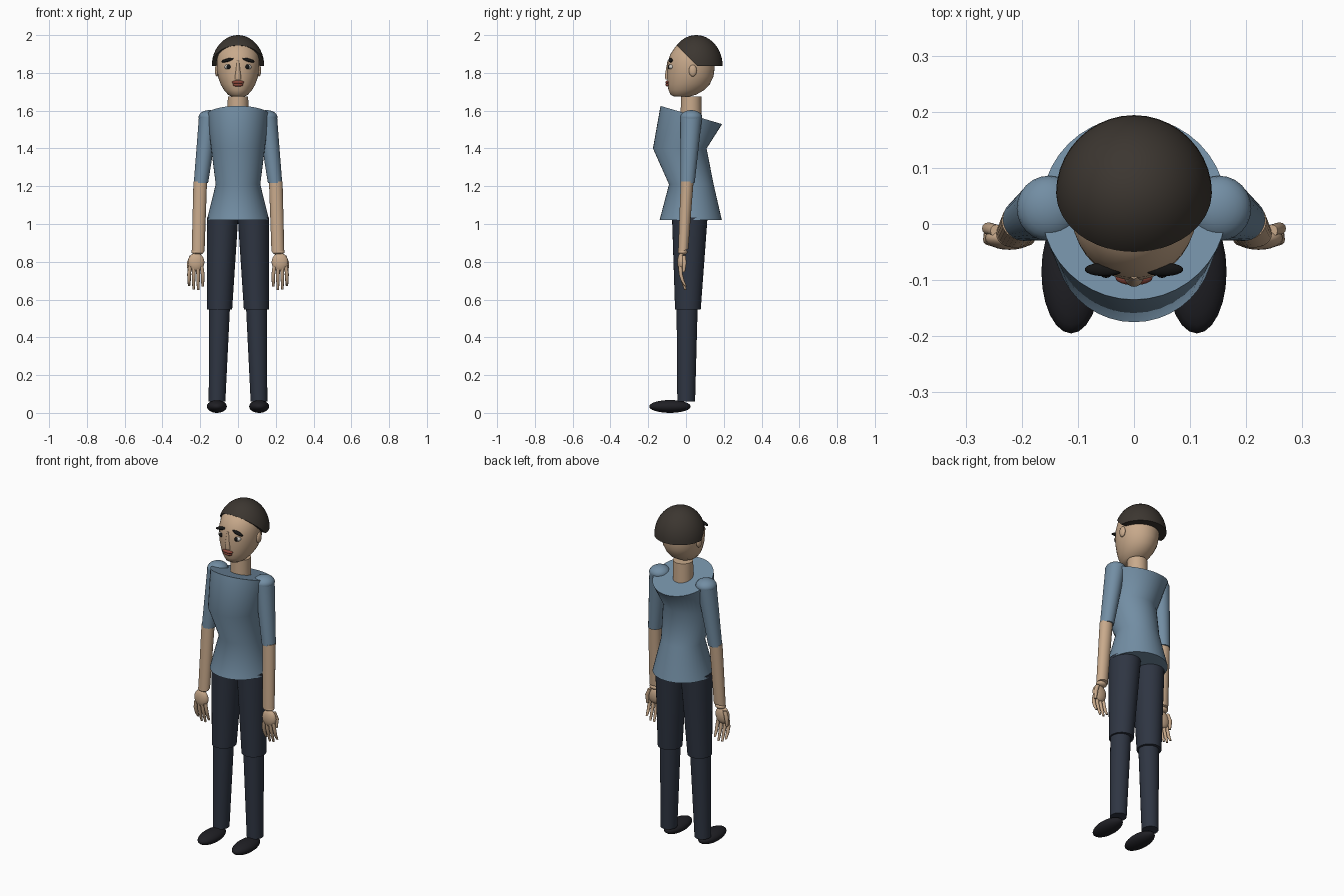
import bpy, bmesh, math
from mathutils import Matrix, Vector


def material(name, rgb):
    m = bpy.data.materials.new(name)
    m.diffuse_color = (*rgb, 1)
    return m


SKIN = material("skin", (0.58, 0.40, 0.26))
SHIRT = material("shirt", (0.17, 0.27, 0.37))
PANTS = material("trousers", (0.028, 0.036, 0.055))
HAIR = material("hair", (0.045, 0.037, 0.030))
SHOE = material("shoe", (0.014, 0.014, 0.018))
BLACK = material("black", (0.008, 0.008, 0.008))
WHITE = material("eye_white", (0.6, 0.57, 0.52))
LIP = material("lip", (0.25, 0.06, 0.04))


def finish(name, bm, mat, angle=40):
    bmesh.ops.recalc_face_normals(bm, faces=bm.faces[:])
    me = bpy.data.meshes.new(name)
    bm.to_mesh(me)
    bm.free()
    me.materials.append(mat)
    me.shade_smooth()
    me.set_sharp_from_angle(angle=math.radians(angle))
    ob = bpy.data.objects.new(name, me)
    bpy.context.collection.objects.link(ob)
    return ob


def loft(name, rings, mat, n=32, angle=40):
    """Skin of elliptical rings: (cx, cy, cz, rx, ry[, slope of z along y])."""
    bm = bmesh.new()
    loops = []
    for cx, cy, cz, rx, ry, *slope in rings:
        k = slope[0] if slope else 0
        loop = []
        for i in range(n):
            a = math.tau * i / n
            dy = ry * math.sin(a)
            loop.append(bm.verts.new((cx + rx * math.cos(a), cy + dy, cz + k * dy)))
        loops.append(loop)
    for a, b in zip(loops, loops[1:]):
        for i in range(n):
            j = (i + 1) % n
            bm.faces.new((a[i], a[j], b[j], b[i]))
    bm.faces.new(loops[0])
    bm.faces.new(loops[-1])
    return finish(name, bm, mat, angle)


def ball(name, loc, rad, mat, rot=0, axis='Y', seg=24):
    bm = bmesh.new()
    m = Matrix.Translation(loc) @ Matrix.Rotation(rot, 4, axis) @ Matrix.Diagonal((*rad, 1))
    bmesh.ops.create_uvsphere(bm, u_segments=seg, v_segments=seg // 2, radius=1, matrix=m)
    return finish(name, bm, mat, 80)


# Shirt body with a tilted top edge
loft("shirt_body", [
    (0, 0.025, 1.02, 0.165, 0.165),
    (0, 0.028, 1.21, 0.118, 0.118),
    (0, -0.033, 1.40, 0.142, 0.142),
    (0, 0.028, 1.577, 0.165, 0.163, -0.295)], SHIRT, 40, 50)

# Neck
loft("neck", [(0, 0.027, 1.53, 0.056, 0.056), (0, 0.027, 1.675, 0.054, 0.054)], SKIN)

# Head: egg with forward chin, given as z, front y, back y, half width
head = [(1.675, -0.065, 0.02, 0.035), (1.685, -0.082, 0.055, 0.053),
        (1.71, -0.093, 0.098, 0.075), (1.74, -0.098, 0.126, 0.092),
        (1.78, -0.100, 0.145, 0.106), (1.82, -0.100, 0.151, 0.112),
        (1.86, -0.096, 0.150, 0.113), (1.90, -0.082, 0.142, 0.107),
        (1.94, -0.055, 0.120, 0.088), (1.97, -0.010, 0.085, 0.055)]
loft("head", [(0, (f + b) / 2, z, w, (b - f) / 2) for z, f, b, w in head], SKIN, 36, 75)

# Hair: dome cut flat below and obliquely at the forehead
bm = bmesh.new()
bmesh.ops.create_uvsphere(bm, u_segments=40, v_segments=24, radius=1,
                          matrix=Matrix.Translation((0, 0.054, 1.836)) @ Matrix.Diagonal((0.139, 0.14, 0.164, 1)))
for co, no in (((0, 0.06, 1.836), (0, 0, -1)), ((0, 0.06, 1.836), (0, -1, -1))):
    cut = bmesh.ops.bisect_plane(bm, geom=bm.verts[:] + bm.edges[:] + bm.faces[:],
                                 plane_co=co, plane_no=Vector(no).normalized(), clear_outer=True)
    rim = [e for e in cut["geom_cut"] if isinstance(e, bmesh.types.BMEdge)]
    bmesh.ops.holes_fill(bm, edges=rim)
finish("hair", bm, HAIR)

# Nose and lips
loft("nose", [(0, -0.093, 1.765, 0.018, 0.016), (0, -0.096, 1.785, 0.016, 0.016),
              (0, -0.092, 1.865, 0.006, 0.006)], SKIN, 16)
ball("upper_lip", (0, -0.096, 1.750, ), (0.033, 0.013, 0.010), LIP)
ball("lower_lip", (0, -0.095, 1.737), (0.027, 0.013, 0.010), LIP)

for s, side in ((1, "left"), (-1, "right")):
    # Face details
    ball(f"{side}_eye", (s * 0.05, -0.077, 1.832), (0.022, 0.016, 0.014), WHITE)
    ball(f"{side}_iris", (s * 0.05, -0.088, 1.832), (0.011, 0.008, 0.012), BLACK, seg=16)
    ball(f"{side}_eyebrow", (s * 0.053, -0.081, 1.868), (0.036, 0.012, 0.009), BLACK, s * 0.25)
    ball(f"{side}_ear", (s * 0.111, 0.036, 1.812), (0.012, 0.021, 0.031), SKIN)

    # Arm
    ball(f"{side}_shoulder", (s * 0.152, 0.028, 1.565), (0.057, 0.058, 0.038), SHIRT)
    loft(f"{side}_sleeve", [(s * 0.155, 0.028, 1.565, 0.052, 0.057),
                            (s * 0.196, 0.008, 1.218, 0.038, 0.038)], SHIRT)
    loft(f"{side}_forearm", [(s * 0.200, 0.006, 1.225, 0.036, 0.034),
                             (s * 0.211, -0.015, 0.857, 0.034, 0.027, 0.4)], SKIN)

    # Hand
    ball(f"{side}_wrist", (s * 0.214, -0.017, 0.852), (0.032, 0.025, 0.016), SKIN)
    ball(f"{side}_palm", (s * 0.222, -0.025, 0.797), (0.044, 0.021, 0.050), SKIN)
    for i, tip in enumerate((0.668, 0.650, 0.652, 0.672)):
        x = 0.193 + i * 0.020
        dx = (i - 1.5) * 0.004
        loft(f"{side}_finger", [(s * x, -0.030, 0.775, 0.010, 0.010),
                                (s * (x + dx), -0.028, 0.735, 0.010, 0.010),
                                (s * (x + dx), -0.018, 0.700, 0.009, 0.009),
                                (s * (x + dx), -0.003, tip, 0.006, 0.006)], SKIN, 12, 60)
    loft(f"{side}_thumb", [(s * 0.245, -0.012, 0.832, 0.011, 0.011),
                           (s * 0.259, -0.008, 0.795, 0.012, 0.011),
                           (s * 0.260, -0.012, 0.745, 0.007, 0.007)], SKIN, 12, 60)

    # Leg and shoe
    loft(f"{side}_thigh", [(s * 0.082, 0.020, 1.035, 0.083, 0.094),
                           (s * 0.097, 0.010, 0.548, 0.066, 0.068)], PANTS)
    loft(f"{side}_shin", [(s * 0.098, 0.006, 0.57, 0.056, 0.056),
                          (s * 0.111, 0.001, 0.060, 0.044, 0.047)], PANTS)
    ball(f"{side}_shoe", (s * 0.112, -0.085, 0.034), (0.053, 0.110, 0.034), SHOE)
